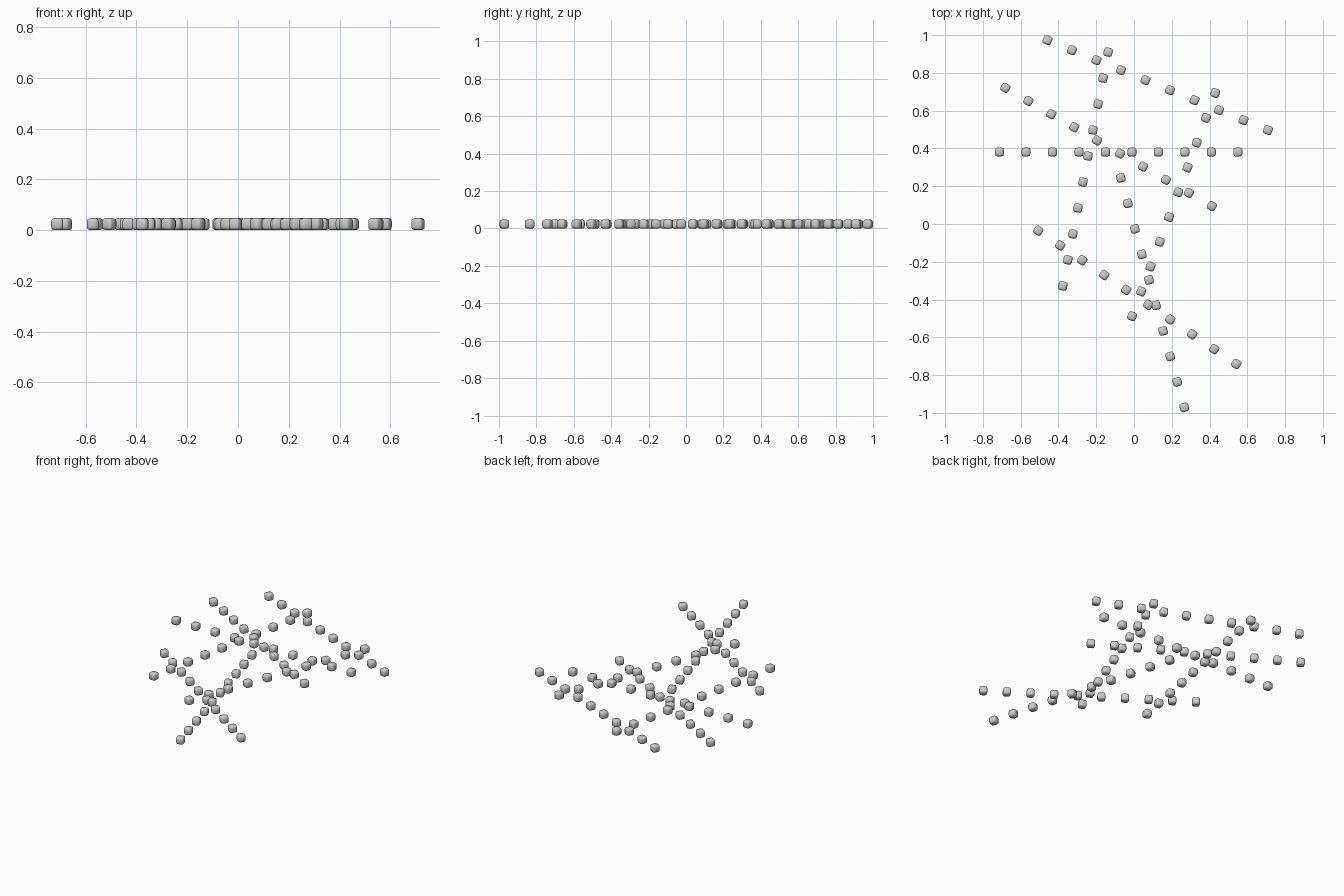
import bpy, bmesh, math
from mathutils import Vector

if "Cube" in bpy.data.objects:
    bpy.data.objects.remove(bpy.data.objects["Cube"])

SIZE = 0.047      # bead width
COUNT = 10        # beads per row

# one softened cube shared by every bead
def bead_mesh():
    me = bpy.data.meshes.new("bead")
    bm = bmesh.new()
    bmesh.ops.create_cube(bm, size=SIZE)
    bmesh.ops.bevel(bm, geom=bm.edges[:], offset=0.012, segments=2,
                    profile=0.5, affect='EDGES')
    for f in bm.faces:
        f.smooth = True
    bm.to_mesh(me)
    bm.free()
    return me

mesh = bead_mesh()

# straight rows of beads: start and end centre points
rows = [
    ((-0.458, 0.973), (0.709, 0.497)),
    ((-0.681, 0.721), (0.412, 0.095)),
    ((-0.712, 0.381), (0.55, 0.381)),
    ((-0.137, 0.91), (-0.377, -0.328)),
    ((0.43, 0.693), (-0.01, -0.488)),
    ((-0.507, -0.035), (0.541, -0.741)),
    ((-0.07, 0.244), (0.266, -0.971)),
]

for r, (a, b) in enumerate(rows):
    a, b = Vector(a), Vector(b)
    d = b - a
    angle = math.atan2(d.y, d.x)
    for i in range(COUNT):
        p = a + d * i / (COUNT - 1)
        ob = bpy.data.objects.new(f"row{r + 1}_bead{i + 1}", mesh)
        ob.location = (p.x, p.y, SIZE / 2)
        ob.rotation_euler.z = angle
        bpy.context.collection.objects.link(ob)
